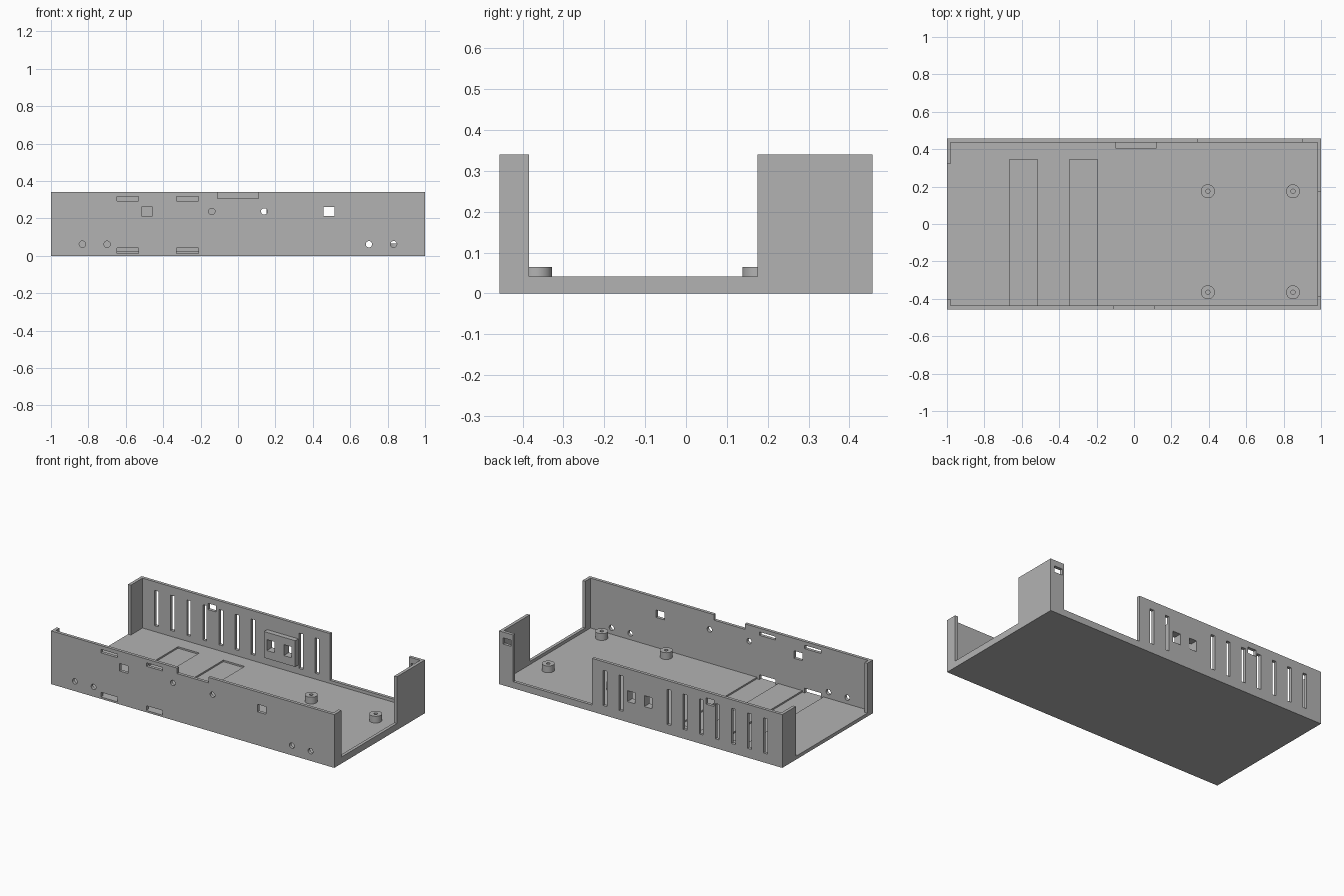
import bpy, bmesh
from mathutils import Matrix, Vector

cube = bpy.data.objects.get("Cube")
if cube:
    bpy.data.objects.remove(cube, do_unlink=True)

grey = bpy.data.materials.new("plain grey")
grey.use_nodes = True
colour = (0.45, 0.45, 0.45, 1)
grey.diffuse_color = colour
grey.node_tree.nodes["Principled BSDF"].inputs["Base Color"].default_value = colour

FLOOR, SILL, TOP = 0.022, 0.042, 0.34
X, Y, WALL = 1.0, 0.457, 0.02


def finish(name, bm):
    mesh = bpy.data.meshes.new(name)
    bm.to_mesh(mesh)
    bm.free()
    mesh.materials.append(grey)
    ob = bpy.data.objects.new(name, mesh)
    bpy.context.collection.objects.link(ob)
    return ob


def box(name, x, y, z):
    """Box from (low, high) ranges."""
    lo, hi = Vector((x[0], y[0], z[0])), Vector((x[1], y[1], z[1]))
    bm = bmesh.new()
    bmesh.ops.create_cube(bm, size=1)
    bmesh.ops.scale(bm, vec=hi - lo, verts=bm.verts)
    bmesh.ops.translate(bm, vec=(lo + hi) / 2, verts=bm.verts)
    return finish(name, bm)


def cylinder(name, centre, radius, depth, along_y=False):
    bm = bmesh.new()
    bmesh.ops.create_cone(bm, cap_ends=True, segments=32, radius1=radius,
                          radius2=radius, depth=depth)
    if along_y:
        bmesh.ops.rotate(bm, matrix=Matrix.Rotation(1.5708, 3, 'X'), verts=bm.verts)
    bmesh.ops.translate(bm, vec=centre, verts=bm.verts)
    return finish(name, bm)


def cut(target, cutter):
    """Subtract the cutter and discard it."""
    mod = target.modifiers.new("cut", 'BOOLEAN')
    mod.operation, mod.solver, mod.object = 'DIFFERENCE', 'EXACT', cutter
    bpy.context.view_layer.objects.active = target
    bpy.ops.object.modifier_apply(modifier=mod.name)
    bpy.data.objects.remove(cutter, do_unlink=True)


def hole(target, side, x, z, w, h):
    """Rectangular hole through the front (-1) or back (1) wall."""
    y = sorted((side * 0.39, side * 0.5))
    cut(target, box("cutter", (x - w / 2, x + w / 2), y, (z - h / 2, z + h / 2)))


# Open tray
tray = box("case_tray", (-X, X), (-Y, Y), (0, TOP))
cut(tray, box("cutter", (-X + WALL, X - WALL), (-Y + WALL, Y - WALL), (FLOOR, 1)))

# Openings in both ends and the back
cut(tray, box("cutter", (0.9, 1.1), (-0.385, 0.175), (SILL, 1)))
cut(tray, box("cutter", (-1.1, -0.9), (-0.4, 0.32), (FLOOR, 1)))
cut(tray, box("cutter", (0.343, 0.9), (0.4, 0.6), (SILL, 1)))

# Notch in the front rim
cut(tray, box("cutter", (-0.11, 0.11), (-0.6, -0.4), (0.305, 1)))

# Strap channels in the floor with slots in the front wall
for x in (-0.59, -0.27):
    cut(tray, box("cutter", (x - 0.075, x + 0.075), (-Y + WALL, 0.345), (0.012, 0.1)))
    hole(tray, -1, x, 0.027, 0.115, 0.03)
    hole(tray, -1, x, 0.305, 0.115, 0.022)

# Mirrored front openings
for side in (-1, 1):
    hole(tray, -1, side * 0.487, 0.237, 0.06, 0.048)
    for x, z in ((0.14, 0.237), (0.7, 0.062), (0.832, 0.062)):
        cut(tray, cylinder("cutter", (side * x, -Y, z), 0.017, 0.12, True))

# Ventilation slots, skipping the connector block
for i in range(11):
    if i not in (2, 3):
        hole(tray, 1, 0.251 - i * 0.1131, 0.172, 0.028, 0.225)

# Latch windows high on the back
for x in (-0.49, 0.943):
    hole(tray, 1, x, 0.283, 0.058, 0.04)

# Connector block inside the back wall
block = box("connector_block", (-0.1, 0.12), (0.405, 0.44), (0.08, 0.247))
for x in (-0.053, 0.067):
    for part in (tray, block):
        hole(part, 1, x, 0.166, 0.054, 0.07)

# Board standoffs
for x in (0.395, 0.85):
    for y in (-0.365, 0.175):
        post = cylinder("standoff", (x, y, 0.0425), 0.037, 0.045)
        cut(post, cylinder("cutter", (x, y, 0.06), 0.011, 0.07))
        bpy.ops.object.select_all(action='DESELECT')
        post.select_set(True)
        bpy.context.view_layer.objects.active = post
        bpy.ops.object.shade_smooth_by_angle()
